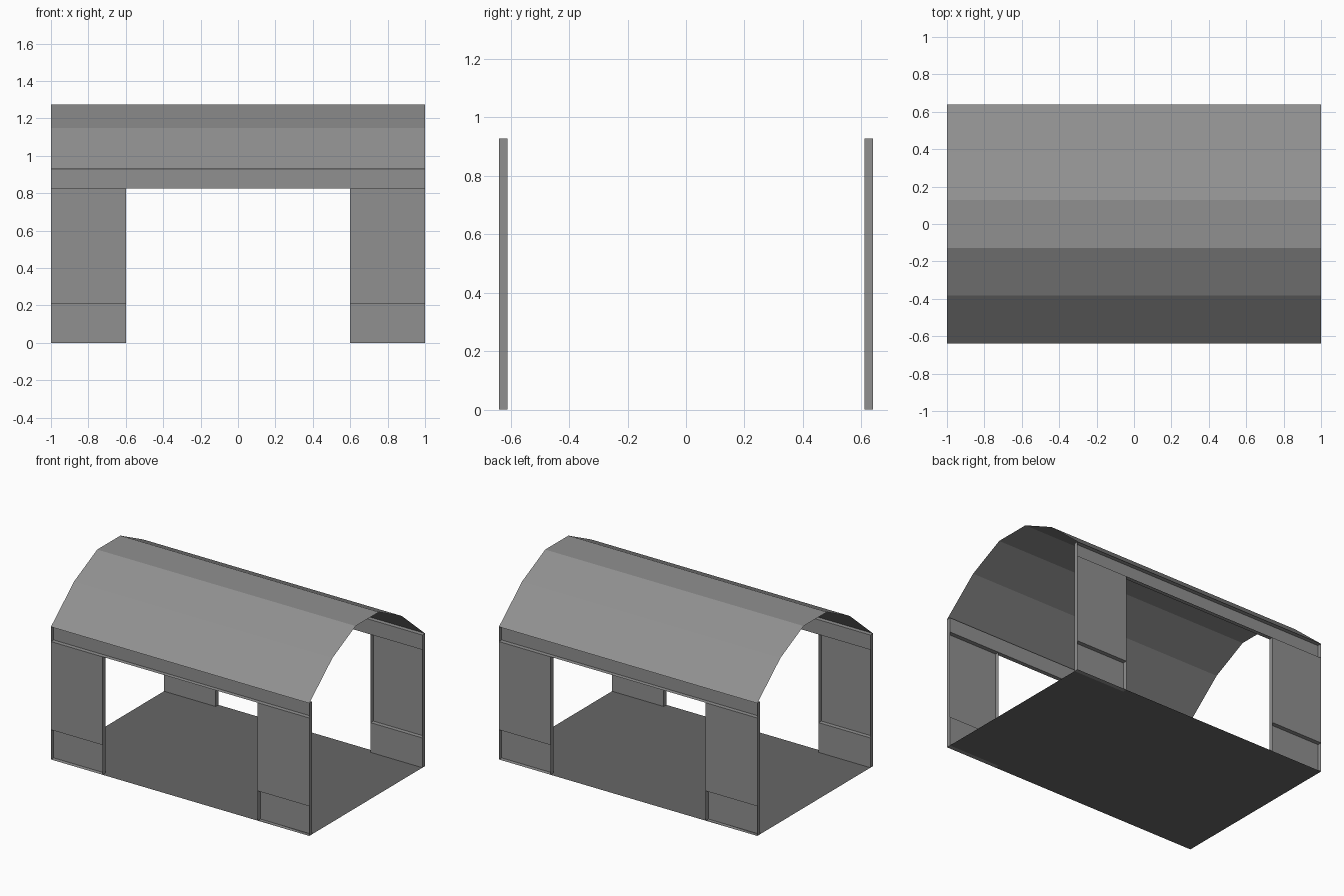
import bpy, bmesh

if "Cube" in bpy.data.objects:
    bpy.data.objects.remove(bpy.data.objects["Cube"])

def material(name, v):
    m = bpy.data.materials.new(name)
    m.diffuse_color = (v, v, v, 1)
    m.use_nodes = True
    m.node_tree.nodes["Principled BSDF"].inputs["Base Color"].default_value = m.diffuse_color
    return m

grey = material("mid grey", 0.28)
dark = material("dark grey", 0.136)

OUT, INN = 0.64, 0.61      # outer and inner planes of the side walls
BASE, LINTEL, EAVE = 0.208, 0.825, 0.928

def finish(bm, name, mat):
    me = bpy.data.meshes.new(name)
    bm.to_mesh(me)
    bm.free()
    me.materials.append(mat)
    ob = bpy.data.objects.new(name, me)
    bpy.context.collection.objects.link(ob)

def open_box(name, x0, x1, side, z0, z1, drop):
    """Thin wall box with the faces chosen by drop(centre, normal) removed."""
    bm = bmesh.new()
    bmesh.ops.create_cube(bm, size=1)
    for v in bm.verts:
        v.co.x = x0 if v.co.x < 0 else x1
        v.co.y = side * (INN if v.co.y * side < 0 else OUT)
        v.co.z = z0 if v.co.z < 0 else z1
    bm.normal_update()
    gone = [f for f in bm.faces if drop(f.normal.y * side, f.normal.z)]
    bmesh.ops.delete(bm, geom=gone, context='FACES')
    finish(bm, name, grey)

# Side walls: recessed base and lintel open outward, pillar panel open inward
for side, sn in ((-1, "front"), (1, "back")):
    open_box(sn + "_lintel", -1, 1, side, LINTEL, EAVE, lambda ny, nz: ny > 0.5)
    for x0, x1, xn in ((-1, -0.6, "left"), (0.6, 1, "right")):
        open_box(f"{sn}_{xn}_base", x0, x1, side, 0, BASE, lambda ny, nz: ny > 0.5)
        open_box(f"{sn}_{xn}_panel", x0, x1, side, BASE, LINTEL,
                 lambda ny, nz: ny < -0.5 or abs(nz) > 0.5)

# Floor sheet
bm = bmesh.new()
bm.faces.new([bm.verts.new((x, y, 0)) for x, y in
              ((-1, -OUT), (1, -OUT), (1, OUT), (-1, OUT))])
finish(bm, "floor", dark)

# Arched roof sheet, five flat strips
half = [(-OUT, EAVE), (-0.383, 1.148), (-0.128, 1.273)]
profile = half + [(-y, z) for y, z in reversed(half)]
bm = bmesh.new()
rows = [[bm.verts.new((x, y, z)) for x in (-1, 1)] for y, z in profile]
for a, b in zip(rows, rows[1:]):
    bm.faces.new((a[0], a[1], b[1], b[0]))
finish(bm, "arched_roof", grey)
